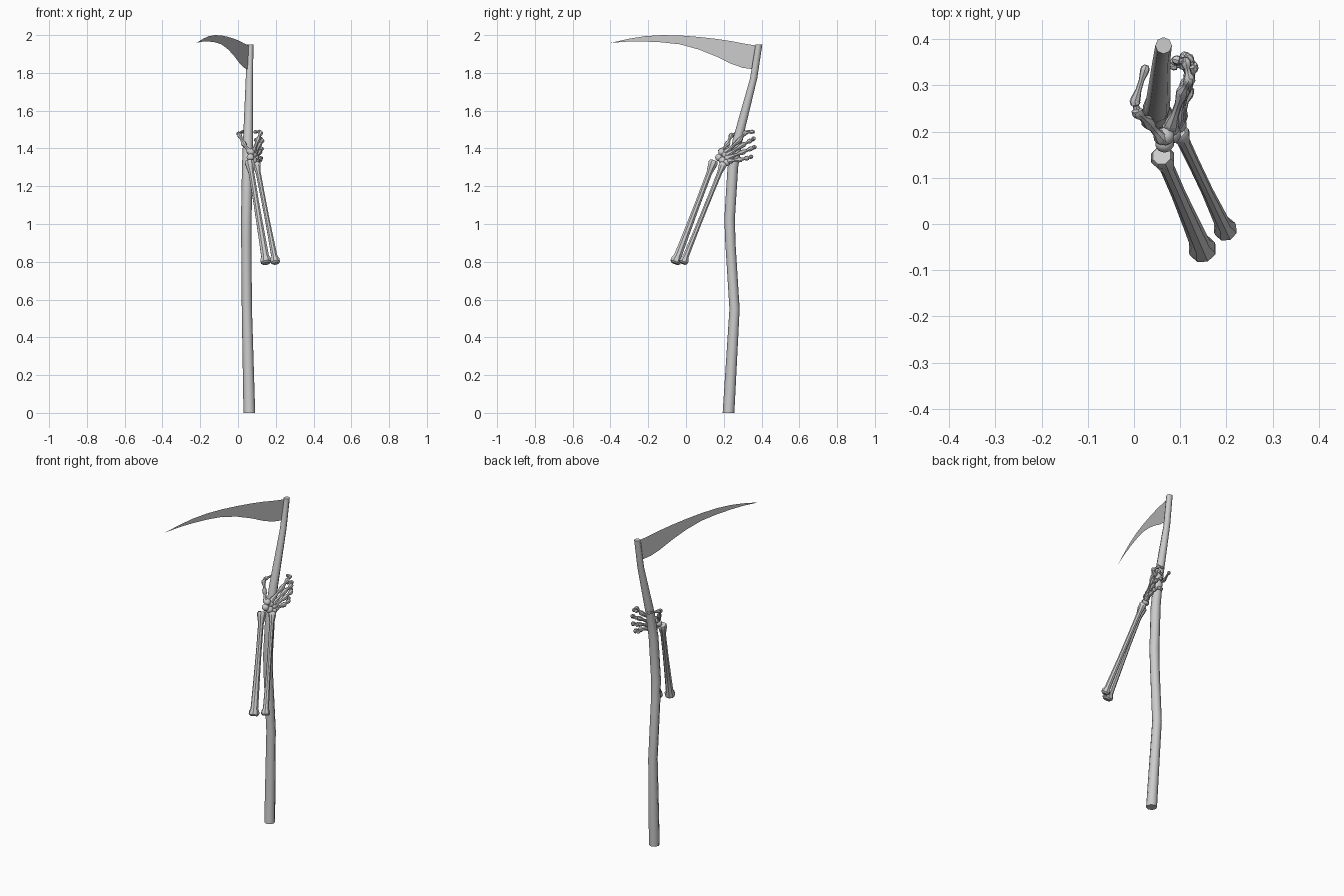
import bpy, bmesh, math
from mathutils import Vector, Matrix

if "Cube" in bpy.data.objects:
    bpy.data.objects.remove(bpy.data.objects["Cube"])


def finish(name, bm, angle=40):
    bmesh.ops.recalc_face_normals(bm, faces=bm.faces)
    me = bpy.data.meshes.new(name)
    bm.to_mesh(me)
    bm.free()
    ob = bpy.data.objects.new(name, me)
    bpy.context.collection.objects.link(ob)
    bpy.ops.object.select_all(action='DESELECT')
    ob.select_set(True)
    bpy.context.view_layer.objects.active = ob
    bpy.ops.object.shade_smooth_by_angle(angle=math.radians(angle))
    return ob


def skin(bm, rings):
    n = len(rings[0])
    vs = [[bm.verts.new(p) for p in r] for r in rings]
    for a, b in zip(vs, vs[1:]):
        for i in range(n):
            j = (i + 1) % n
            bm.faces.new((a[i], a[j], b[j], b[i]))
    bm.faces.new(vs[0][::-1])
    bm.faces.new(vs[-1])


def circle(r, n):
    return [Vector((r * math.sin(2 * math.pi * i / n), r * math.cos(2 * math.pi * i / n), 0))
            for i in range(n)]


def bone(bm, a, b, profile, n=8):
    """Lathe a (fraction, radius) profile along the segment a-b."""
    a, b = Vector(a), Vector(b)
    q = (b - a).to_track_quat('Z', 'Y')
    skin(bm, [[a.lerp(b, t) + q @ p for p in circle(r, n)] for t, r in profile])


def small_bone(bm, a, b, r):
    L = (Vector(b) - Vector(a)).length
    e = 0.8 * r / L
    bone(bm, a, b, [(-e, .5 * r), (-e * .3, 1.0 * r), (e * .6, r), (.35, .6 * r), (.65, .55 * r),
                    (1 - e * .6, .9 * r), (1 + e * .3, .9 * r), (1 + e, .45 * r)], 7)


# Crooked wooden handle
path = [(.060, .225, 0, .031), (.047, .257, .55, .027), (.044, .235, .90, .027),
        (.044, .231, 1.03, .028), (.049, .248, 1.30, .028), (.053, .274, 1.45, .026),
        (.060, .358, 1.77, .019), (.064, .386, 1.95, .018)]
bm = bmesh.new()
skin(bm, [[Vector((x, y, z)) + p for p in circle(r, 8)] for x, y, z, r in path])
finish("handle", bm, 50)

# Thin curved blade lying in one vertical plane: y, top z, bottom z
edge = [(-.30, 1.981, 1.966), (-.22, 1.994, 1.966), (-.13, 2.0, 1.962), (-.03, 1.998, 1.951),
        (.07, 1.990, 1.923), (.16, 1.980, 1.887), (.24, 1.968, 1.848), (.30, 1.956, 1.827),
        (.37, 1.945, 1.817)]
bm = bmesh.new()
bx = lambda y: -.22 + (y + .4) * .36
tip = bm.verts.new((-.22, -.40, 1.959))
cols = [[bm.verts.new((bx(y), y, z)) for z in zz] for y, *zz in edge]
bm.faces.new((tip, *cols[0]))
for a, b in zip(cols, cols[1:]):
    bm.faces.new((a[0], b[0], b[1], a[1]))
finish("blade", bm)

# Two forearm bones
for name, a, b, pr in [
    ("forearm_bone_outer", (.150, -.059, .79), (.060, .148, 1.335),
     [(0, .02), (.015, .030), (.04, .030), (.07, .022), (.3, .019), (.6, .016),
      (.88, .016), (.95, .024), (.98, .027), (1, .021)]),
    ("forearm_bone_inner", (.200, -.017, .79), (.097, .200, 1.325),
     [(0, .016), (.015, .025), (.04, .025), (.07, .017), (.4, .013), (.7, .013),
      (.9, .014), (.96, .021), (.985, .021), (1, .014)])]:
    bm = bmesh.new()
    bone(bm, a, b, pr)
    finish(name, bm)

# Wrist: cluster of small rounded bones
bm = bmesh.new()
for c, r in [((.066, .175, 1.352), .021), ((.080, .195, 1.335), .022), ((.095, .215, 1.325), .019),
             ((.068, .190, 1.380), .020), ((.080, .208, 1.366), .019), ((.092, .222, 1.350), .018)]:
    bmesh.ops.create_icosphere(bm, subdivisions=2, radius=r, matrix=Matrix.Translation(c))
finish("wrist_bones", bm)

# Digits: joint chains gripping the handle
digits = {
    "thumb": [(.060, .185, 1.385), (.030, .220, 1.425), (.002, .265, 1.478), (.024, .335, 1.488)],
    "index_finger": [(.080, .212, 1.382), (.105, .285, 1.445), (.120, .312, 1.482),
                     (.112, .350, 1.488), (.092, .355, 1.487)],
    "middle_finger": [(.090, .222, 1.367), (.112, .300, 1.418), (.127, .338, 1.440),
                      (.118, .358, 1.452), (.094, .352, 1.445)],
    "ring_finger": [(.096, .228, 1.352), (.114, .300, 1.380), (.124, .342, 1.398),
                    (.110, .362, 1.407), (.088, .352, 1.402)],
    "little_finger": [(.100, .230, 1.334), (.116, .285, 1.340), (.120, .322, 1.348),
                      (.106, .345, 1.356), (.086, .342, 1.356)],
}
digits["thumb"].insert(2, (.008, .240, 1.470))
for name, pts in digits.items():
    bm = bmesh.new()
    for k, (a, b) in enumerate(zip(pts, pts[1:])):
        small_bone(bm, a, b, .0155 - .0015 * k)
    finish(name, bm)
